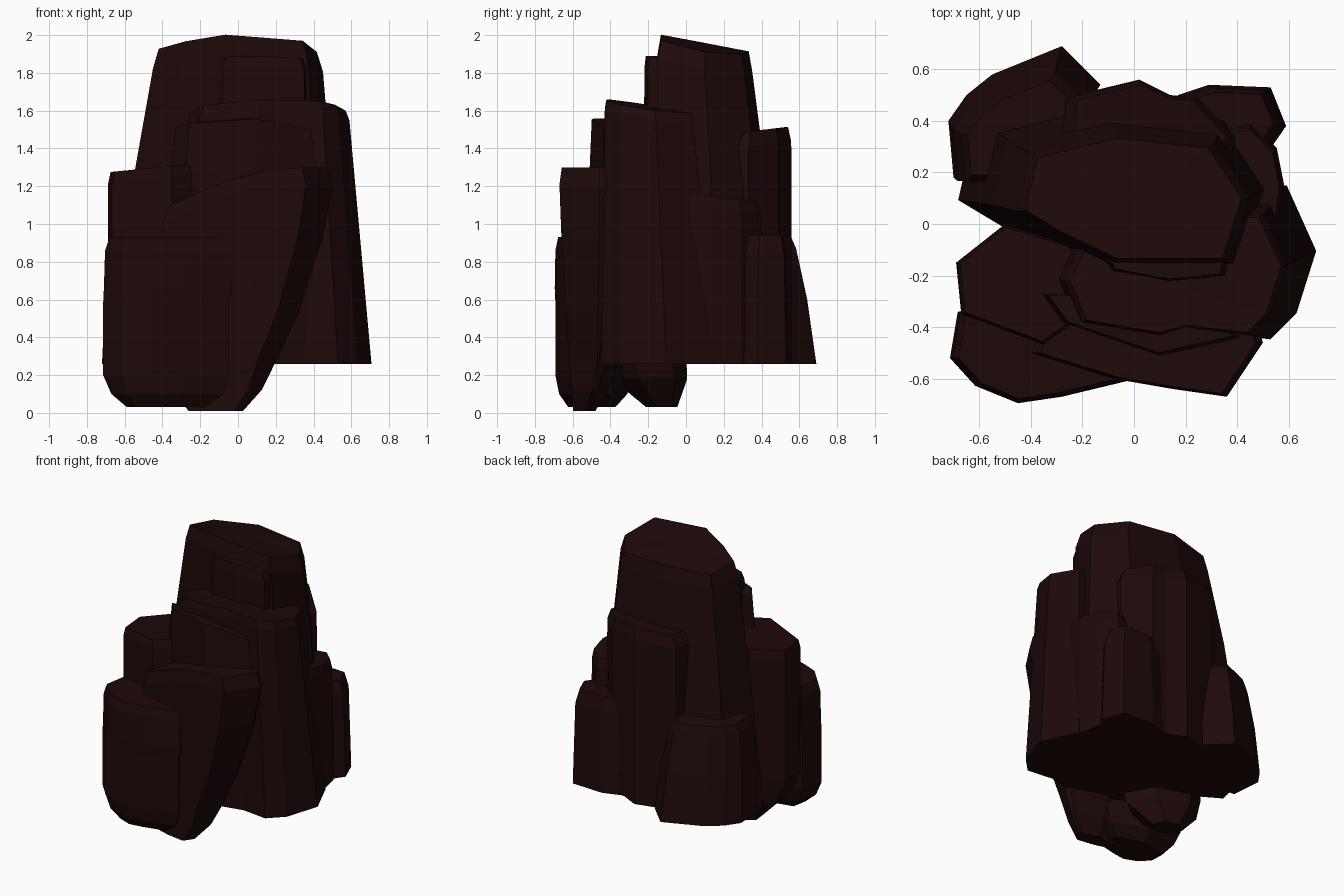
import bpy
import bmesh
from mathutils import Vector

default_cube = bpy.data.objects.get("Cube")
if default_cube:
    bpy.data.objects.remove(default_cube, do_unlink=True)

# Single dark stone colour
stone = bpy.data.materials.new("dark_red_brown_stone")
stone.use_nodes = True
colour = (0.012, 0.0028, 0.0025, 1)
stone.diffuse_color = colour
shader = stone.node_tree.nodes["Principled BSDF"]
shader.inputs["Base Color"].default_value = colour
shader.inputs["Roughness"].default_value = 0.9


def rock(name, outline, levels, slope_x=0.0, slope_y=0.0, crown=0.0):
    """Loft an outline through levels of (height, scale, shift x, shift y).
    Slopes tilt the upper end, crown drops its left and right edges;
    both fade out towards the base."""
    bm = bmesh.new()
    points = [Vector(point) for point in outline]
    centre = sum(points, Vector((0, 0))) / len(points)
    base, top = levels[0][0], levels[-1][0]
    rings = []
    for height, scale, *shift in levels:
        offset = Vector(shift) if shift else Vector((0, 0))
        weight = (height - base) / (top - base)
        ring = []
        for point in points:
            arm = (point - centre) * scale
            place = centre + arm + offset
            tilt = arm.x * slope_x + arm.y * slope_y - crown * arm.x * arm.x
            ring.append(bm.verts.new((place.x, place.y, height + weight * tilt)))
        rings.append(ring)

    # Side walls between neighbouring rings, flat base, fanned top
    peak_place = centre + offset
    peak = bm.verts.new((peak_place.x, peak_place.y, top))
    for i in range(len(points)):
        j = (i + 1) % len(points)
        for lower, upper in zip(rings, rings[1:]):
            bm.faces.new((lower[i], lower[j], upper[j], upper[i]))
        bm.faces.new((rings[-1][i], rings[-1][j], peak))
    bm.faces.new(rings[0])
    bmesh.ops.recalc_face_normals(bm, faces=bm.faces)

    mesh = bpy.data.meshes.new(name)
    bm.to_mesh(mesh)
    bm.free()
    mesh.materials.append(stone)
    obj = bpy.data.objects.new(name, mesh)
    bpy.context.collection.objects.link(obj)
    return obj


ground = 0.26  # flat underside shared by the rear columns

# Tall central column and the thin slab on its front
rock("tall_column",
     [(-.45, .05), (-.4, .27), (-.07, .35), (.31, .31),
      (.45, .1), (.37, -.15), (-.07, -.15), (-.3, -.04)],
     [(ground, 1.4, -.06, .06), (1.3, 1.16, -.03, .03), (1.86, 1), (1.96, .93)],
     slope_y=-.19, crown=.25)
rock("tall_column_slab",
     [(-.14, -.1), (-.08, -.18), (.14, -.22), (.35, -.2), (.39, 0), (-.1, 0)],
     [(ground, 1.1), (1.83, 1), (1.89, .93)],
     crown=.2)

# Second column on the right and its front slab
rock("right_column",
     [(-.27, -.22), (-.2, -.38), (.1, -.43), (.2, -.4), (.45, -.43),
      (.53, -.35), (.59, -.16), (.5, .04), (-.15, .04)],
     [(ground, 1.27, .01, .03), (1.59, 1), (1.64, .95)],
     slope_y=-.13, crown=.2)
rock("right_column_slab",
     [(-.36, -.27), (-.28, -.38), (.1, -.51), (.42, -.44), (.15, -.25)],
     [(ground, 1.05, 0, .04), (1.3, 1), (1.56, .92)],
     crown=.4)

# Left column with a tapered foot
rock("left_column",
     [(-.69, -.15), (-.5, 0), (-.24, -.08), (-.12, -.3), (-.35, -.47), (-.67, -.35)],
     [(.03, .35, .03, .1), (.18, .85, .02, .04), (.35, 1), (1.24, .99), (1.3, .94)],
     slope_x=.1)

# Overhanging front boulder, narrowing to the foot
rock("front_boulder",
     [(-.4, -.5), (-.33, -.36), (.1, -.3), (.48, -.4), (.5, -.46),
      (.36, -.67), (.15, -.64), (-.08, -.6)],
     [(.01, .32, -.2, -.05), (.12, .52, -.18, -.02), (.28, .72, -.18, 0),
      (.52, .8, -.1, 0), (.9, .94, -.03, 0), (1.18, 1), (1.27, .93)],
     slope_x=.21, crown=.35)

# Low rounded boulder at the front left
rock("low_front_boulder",
     [(-.71, -.52), (-.68, -.34), (-.4, -.28), (-.08, -.38), (-.03, -.61),
      (-.28, -.67), (-.45, -.695), (-.61, -.63)],
     [(.03, .6), (.1, .87), (.2, .98, -.01, 0), (.58, .98, -.01, 0),
      (.66, 1), (.86, .98), (.93, .9)])

# Separate low rock behind on the left
rock("back_left_rock",
     [(-.72, .4), (-.65, .5), (-.55, .58), (-.28, .69), (-.13, .54),
      (-.3, .36), (-.56, .18), (-.7, .18)],
     [(ground, 1), (.6, .93, 0, -.03), (.87, .82, .01, -.06), (.93, .72, .01, -.06)])

# Rear slab and the stepped rocks around the back right corner
rock("back_slab",
     [(-.29, .3), (-.27, .49), (.02, .56), (.14, .5), (.25, .49), (.4, .33), (.38, .25)],
     [(ground, 1), (1.42, .98), (1.5, .86)],
     slope_y=.12)
rock("back_right_rock",
     [(.17, .5), (.29, .54), (.53, .53), (.59, .38), (.5, .25), (.2, .3)],
     [(ground, 1), (.84, .91), (.94, .76)])
rock("side_rock",
     [(.3, .36), (.45, .39), (.55, .29), (.58, .14), (.56, -.02), (.3, -.02)],
     [(ground, 1.04), (1.08, .97), (1.14, .87)],
     slope_y=-.1)
